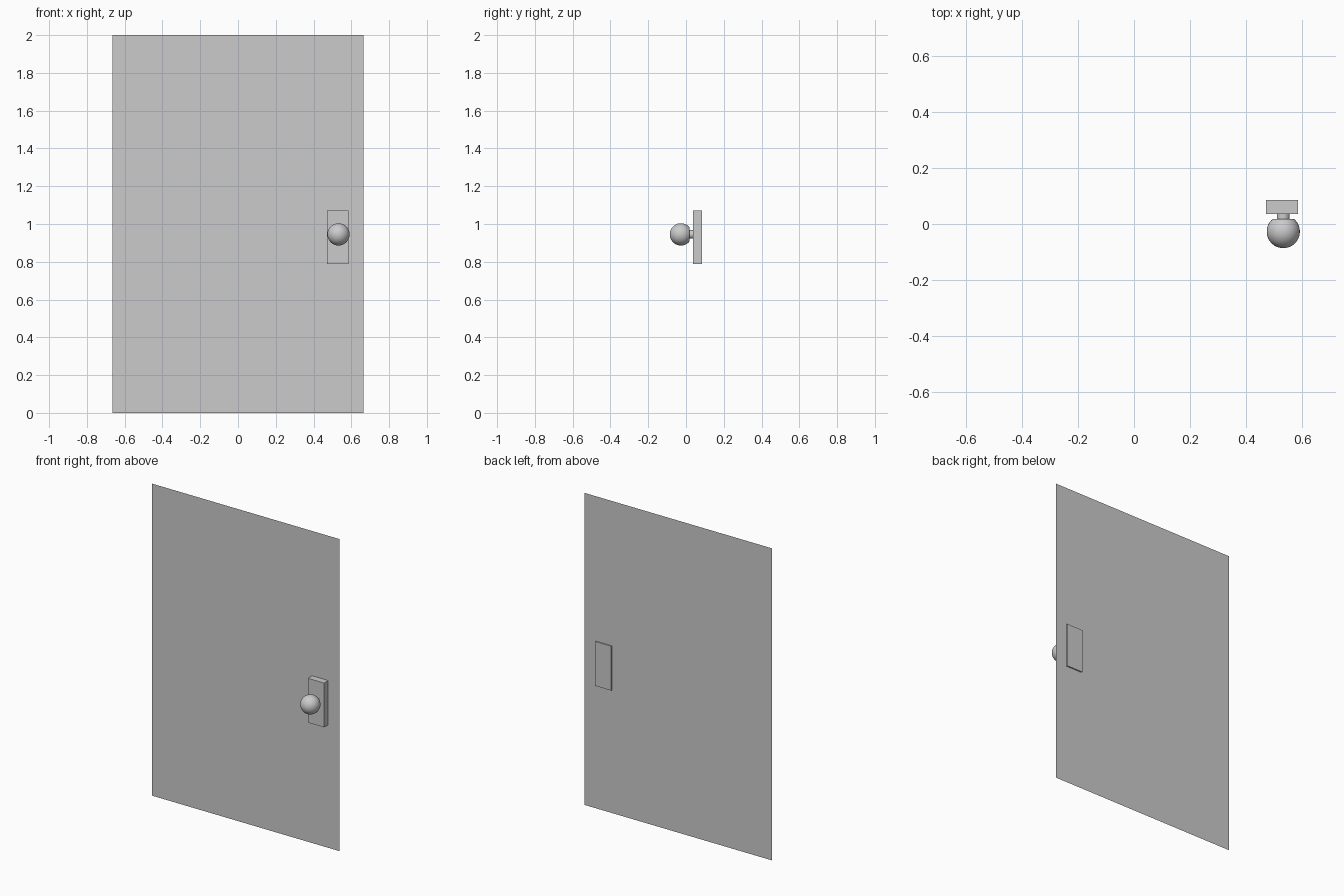
import bpy, bmesh, math
from mathutils import Vector

if "Cube" in bpy.data.objects:
    bpy.data.objects.remove(bpy.data.objects["Cube"])


def make_object(name, bm):
    mesh = bpy.data.meshes.new(name)
    bm.to_mesh(mesh)
    bm.free()
    obj = bpy.data.objects.new(name, mesh)
    bpy.context.collection.objects.link(obj)
    return obj


def box(name, lo, hi):
    lo, hi = Vector(lo), Vector(hi)
    bm = bmesh.new()
    bmesh.ops.create_cube(bm, size=1)
    bmesh.ops.scale(bm, vec=hi - lo, verts=bm.verts)
    bmesh.ops.translate(bm, vec=(lo + hi) / 2, verts=bm.verts)
    return make_object(name, bm)


# Door panel: a single thin sheet
bm = bmesh.new()
corners = [(-0.665, 0), (0.665, 0), (0.665, 2), (-0.665, 2)]
bm.faces.new([bm.verts.new((x, 0.078, z)) for x, z in corners])
make_object("door_panel", bm)

# Backplate: its rear face stands slightly proud of the panel
box("knob_backplate", (0.470, 0.036, 0.788), (0.585, 0.086, 1.072))

# Knob: a ball cut flat at the back, stepping in to a short neck
knob_x, knob_y, knob_z = 0.532, -0.027, 0.945
radius, neck_radius, cut = 0.059, 0.023, math.radians(140)
steps = 18
profile = [(radius * math.sin(cut * i / steps),
            knob_y - radius * math.cos(cut * i / steps)) for i in range(steps + 1)]
profile += [(neck_radius, profile[-1][1]), (neck_radius, 0.037)]

bm = bmesh.new()
verts = [bm.verts.new((knob_x + r, y, knob_z)) for r, y in profile]
edges = [bm.edges.new(pair) for pair in zip(verts, verts[1:])]
bmesh.ops.spin(bm, geom=verts + edges, cent=(knob_x, 0, knob_z), axis=(0, 1, 0),
               angle=math.tau, steps=32)
bmesh.ops.remove_doubles(bm, verts=bm.verts, dist=0.0001)
bmesh.ops.recalc_face_normals(bm, faces=bm.faces)
knob = make_object("door_knob", bm)
bpy.context.view_layer.objects.active = knob
knob.select_set(True)
bpy.ops.object.shade_smooth_by_angle(angle=math.radians(35))
